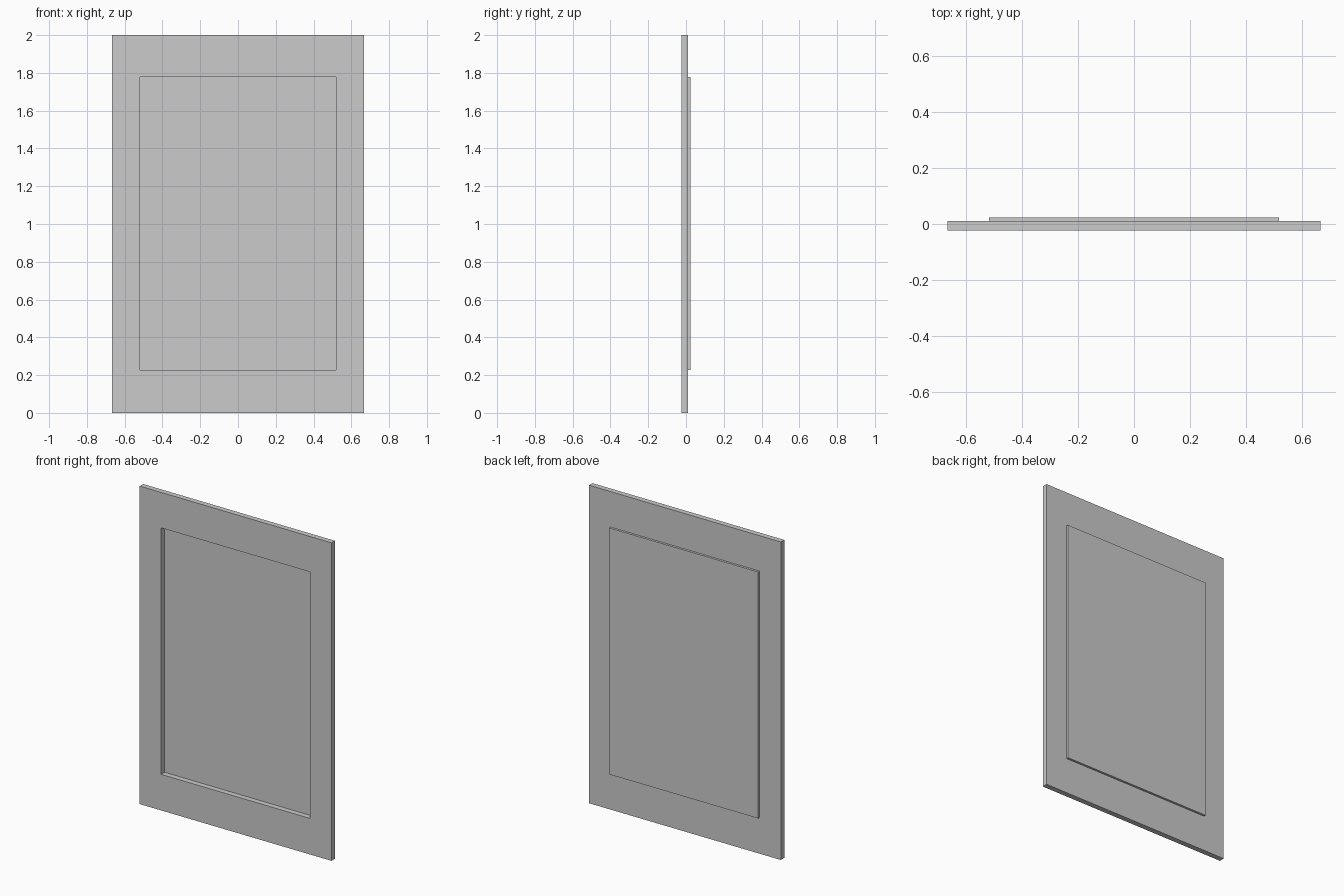
import bpy, bmesh

if "Cube" in bpy.data.objects:
    bpy.data.objects.remove(bpy.data.objects["Cube"])

HALF_W, HEIGHT = 0.667, 2.0              # outer frame
OPEN_X, OPEN_Z0, OPEN_Z1 = 0.518, 0.227, 1.777   # opening
FRONT, FRAME_BACK, BACK = -0.024, 0.01, 0.024


def finish(bm, name):
    bmesh.ops.recalc_face_normals(bm, faces=bm.faces)
    mesh = bpy.data.meshes.new(name)
    bm.to_mesh(mesh)
    bm.free()
    obj = bpy.data.objects.new(name, mesh)
    bpy.context.collection.objects.link(obj)
    return obj


def rect(bm, hx, z0, z1, y):
    return [bm.verts.new((x, y, z)) for x, z in
            ((-hx, z0), (hx, z0), (hx, z1), (-hx, z1))]


def bridge(bm, loops, closed):
    # Join successive four-corner loops with quads
    pairs = list(zip(loops, loops[1:]))
    if closed:
        pairs.append((loops[-1], loops[0]))
    for a, b in pairs:
        for i in range(4):
            j = (i + 1) % 4
            bm.faces.new((a[i], a[j], b[j], b[i]))


# Frame: mitred border around the opening
bm = bmesh.new()
outer, inner = (HALF_W, 0, HEIGHT), (OPEN_X, OPEN_Z0, OPEN_Z1)
bridge(bm, [rect(bm, *outer, FRONT), rect(bm, *outer, FRAME_BACK),
            rect(bm, *inner, FRAME_BACK), rect(bm, *inner, FRONT)], True)
finish(bm, "frame")

# Panel: thin sheet closing the opening, standing proud at the back
bm = bmesh.new()
a, b = rect(bm, *inner, FRAME_BACK), rect(bm, *inner, BACK)
bridge(bm, [a, b], False)
bm.faces.new(a)
bm.faces.new(b)
finish(bm, "inset_panel")
